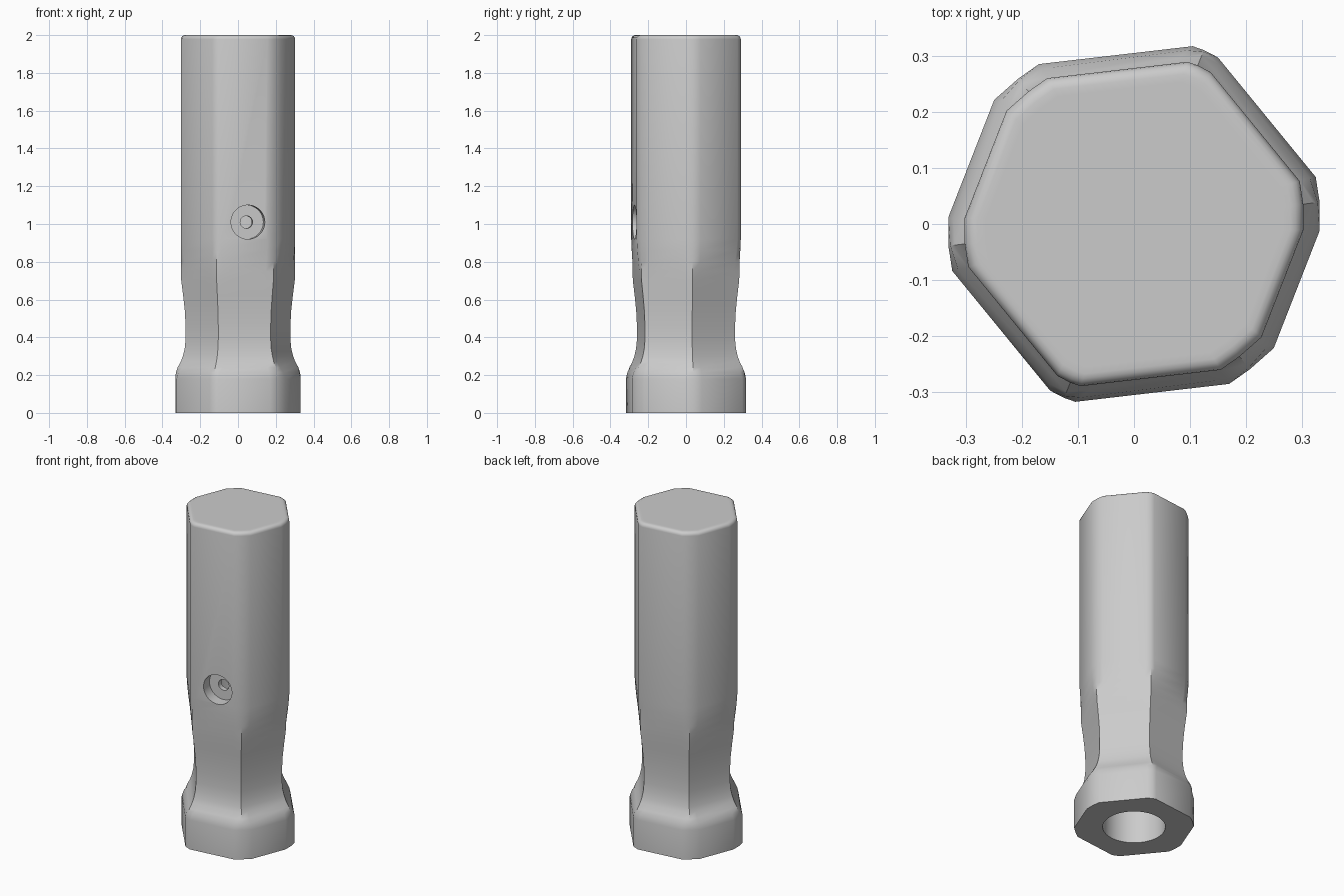
import bpy, bmesh, math
from mathutils import Vector, Matrix

if "Cube" in bpy.data.objects:
    bpy.data.objects.remove(bpy.data.objects["Cube"])

grey = bpy.data.materials.new("plain grey")
grey.use_nodes = True
COLOUR = (0.6, 0.6, 0.6, 1)
grey.diffuse_color = COLOUR
grey.node_tree.nodes["Principled BSDF"].inputs["Base Color"].default_value = COLOUR

# Half of the rounded hexagon section: three points per corner; the rest is point-symmetric
HALF = [(.332, -.012), (.332, .039), (.325, .084),
        (.15, .298), (.125, .311), (.105, .318),
        (-.17, .286), (-.207, .26), (-.25, .222)]
section = [Vector(p) for p in HALF] + [-Vector(p) for p in HALF]
corners = section[1::3]

# Height, section scale, corner roundness (0 = sharp hexagon)
LEVELS = [(0, 1, 1), (.18, 1, 1), (.215, .99, .7), (.24, .965, .25),
          (.27, .915, 0), (.3, .88, 0), (.34, .85, 0), (.39, .835, 0), (.46, .835, 0),
          (.54, .848, 0), (.62, .874, 0), (.7, .905, 0), (.75, .91, .2),
          (.8, .912, .5), (.86, .912, .8), (.92, .912, 1)]
# Small rounded rim at the top end
RIM = .022
for i in range(5):
    a = math.radians(90 * i / 4)
    LEVELS.append((2 - RIM + RIM * math.sin(a), .912 - RIM / .32 * (1 - math.cos(a)), 1))
LEVELS.append((2, .8, 1))


def ring(scale, roundness):
    """Section points, blended between sharp and rounded corners."""
    pts = []
    for j, mid in enumerate(corners):
        for k, step in enumerate((-1, 0, 1)):
            sharp = mid.lerp(corners[(j + step) % 6], .15) if step else mid
            pts.append(sharp.lerp(section[3 * j + k], roundness) * scale)
    return pts


# Handle body, lofted through the levels
bm = bmesh.new()
rings = [[bm.verts.new((p.x, p.y, z)) for p in ring(s, r)] for z, s, r in LEVELS]
count = len(section)
for low, high in zip(rings, rings[1:]):
    for i in range(count):
        n = (i + 1) % count
        bm.faces.new((low[i], low[n], high[n], high[i]))
bm.faces.new(rings[0][::-1])
bm.faces.new(rings[-1])
bmesh.ops.recalc_face_normals(bm, faces=bm.faces)
mesh = bpy.data.meshes.new("handle")
bm.to_mesh(mesh)
bm.free()
mesh.materials.append(grey)
handle = bpy.data.objects.new("handle", mesh)
bpy.context.collection.objects.link(handle)


def drill(name, radius, start, end, sides=64):
    """Cut a round hole from start to end out of the handle."""
    start, end = Vector(start), Vector(end)
    axis = end - start
    b = bmesh.new()
    turn = axis.to_track_quat('Z', 'Y').to_matrix().to_4x4()
    bmesh.ops.create_cone(b, cap_ends=True, segments=sides, radius1=radius, radius2=radius,
                          depth=axis.length, matrix=Matrix.Translation((start + end) / 2) @ turn)
    m = bpy.data.meshes.new(name)
    b.to_mesh(m)
    b.free()
    m.materials.append(grey)
    cutter = bpy.data.objects.new(name, m)
    cutter.hide_render = True
    bpy.context.collection.objects.link(cutter)
    mod = handle.modifiers.new(name, 'BOOLEAN')
    mod.operation, mod.solver, mod.object = 'DIFFERENCE', 'EXACT', cutter
    bpy.ops.object.modifier_apply(modifier=name)
    bpy.data.objects.remove(cutter)


bpy.context.view_layer.objects.active = handle
handle.select_set(True)

# Shaft bore from below, then the recessed screw hole in the front face
drill("shaft_bore", .175, (0, 0, -.1), (0, 0, 1.2))
inward = Vector((-.115, .993, 0)).normalized()
mouth = Vector((.052, -.268, 1.01))
drill("screw_recess", .09, mouth - inward * .1, mouth + inward * .065)
drill("screw_hole", .033, mouth - inward * .1, mouth + inward * .2, 32)

bpy.ops.object.shade_smooth_by_angle(angle=math.radians(32))
